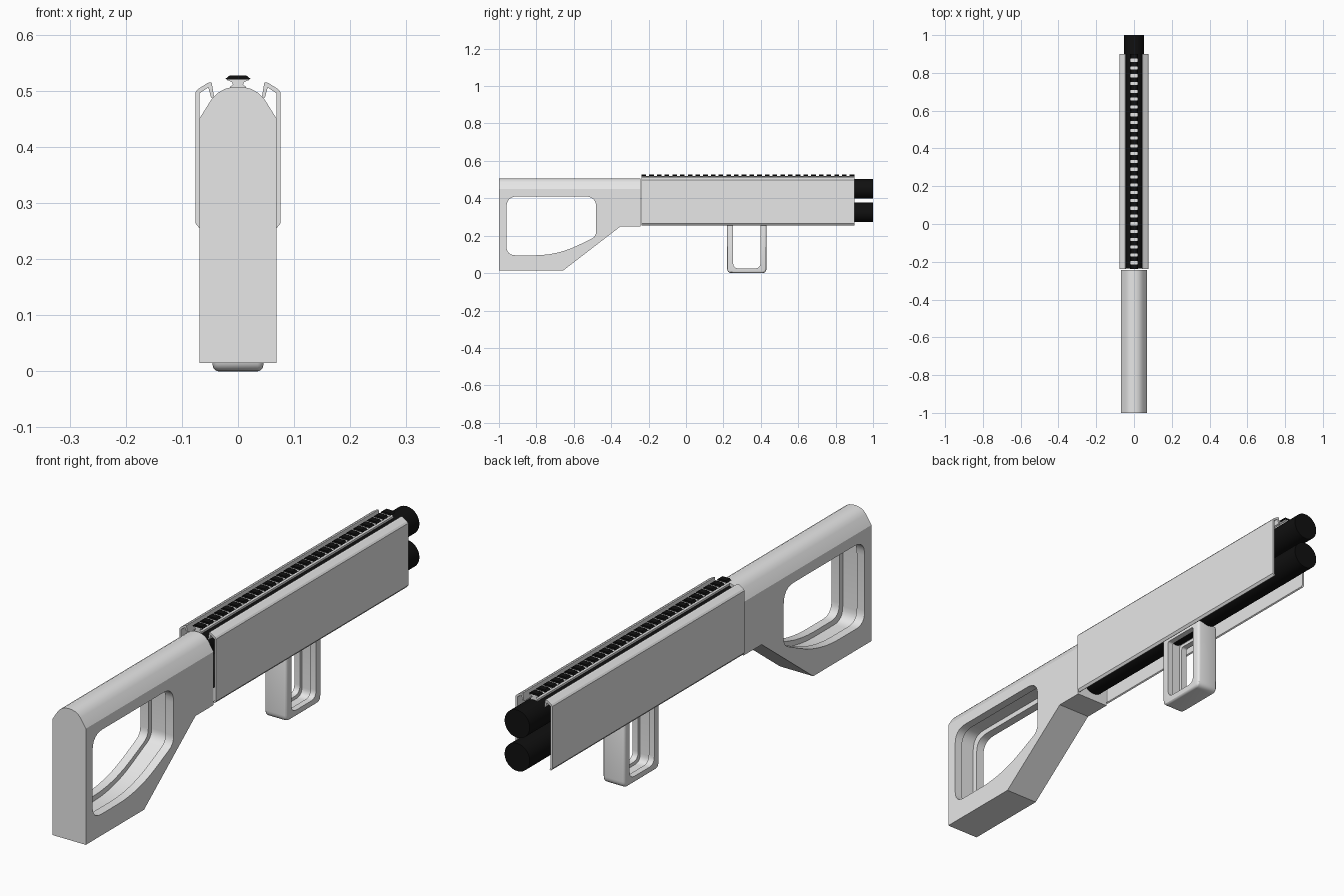
import bpy, bmesh, math
from mathutils import Vector

if "Cube" in bpy.data.objects:
    bpy.data.objects.remove(bpy.data.objects["Cube"])


def material(name, c):
    m = bpy.data.materials.new(name)
    m.diffuse_color = (c, c, c, 1)
    m.use_nodes = True
    m.node_tree.nodes["Principled BSDF"].inputs["Base Color"].default_value = m.diffuse_color
    return m


GREY = material("light grey", 0.8)
BLACK = material("black", 0.005)


def rounded(corners, n=6):
    """Polygon from (u, v, radius) corners, each one turned into a curve."""
    out = []
    for i, (u, v, r) in enumerate(corners):
        p = Vector((u, v))
        if r == 0:
            out.append(p)
            continue
        a = p + (Vector(corners[i - 1][:2]) - p).normalized() * r
        b = p + (Vector(corners[(i + 1) % len(corners)][:2]) - p).normalized() * r
        for k in range(n + 1):
            t = k / n
            out.append(a * (1 - t) ** 2 + p * 2 * t * (1 - t) + b * t * t)
    return out


def prism(name, pts, axis, a, b, mat=GREY):
    """Extrude a profile: (y, z) along x, or (x, z) along y."""
    bm = bmesh.new()
    place = (lambda p, d: (d, p[0], p[1])) if axis == "x" else (lambda p, d: (p[0], d, p[1]))
    rings = [[bm.verts.new(place(p, d)) for p in pts] for d in (a, b)]
    bm.faces.new(rings[0])
    bm.faces.new(rings[1])
    for i in range(len(pts)):
        j = (i + 1) % len(pts)
        bm.faces.new((rings[0][i], rings[0][j], rings[1][j], rings[1][i]))
    bmesh.ops.recalc_face_normals(bm, faces=bm.faces)
    me = bpy.data.meshes.new(name)
    bm.to_mesh(me)
    bm.free()
    me.materials.append(mat)
    ob = bpy.data.objects.new(name, me)
    bpy.context.collection.objects.link(ob)
    return ob


def bake(ob):
    """Apply all modifiers."""
    bpy.context.view_layer.update()
    me = bpy.data.meshes.new_from_object(ob.evaluated_get(bpy.context.evaluated_depsgraph_get()))
    ob.modifiers.clear()
    ob.data = me


def boolean(ob, cutter, op="DIFFERENCE"):
    m = ob.modifiers.new("cut", "BOOLEAN")
    m.operation, m.object, m.solver = op, cutter, "EXACT"
    bake(ob)
    bpy.data.objects.remove(cutter)


def smooth(ob, angle=30):
    bpy.ops.object.select_all(action="DESELECT")
    ob.select_set(True)
    bpy.context.view_layer.objects.active = ob
    bpy.ops.object.shade_smooth_by_angle(angle=math.radians(angle))


def grow(corners, d):
    """Push a hole outline outwards by about d on every side."""
    us, vs = [c[0] for c in corners], [c[1] for c in corners]
    cu, cv = (min(us) + max(us)) / 2, (min(vs) + max(vs)) / 2
    su, sv = 1 + 2 * d / (max(us) - min(us)), 1 + 2 * d / (max(vs) - min(vs))
    return [(cu + (u - cu) * su, cv + (v - cv) * sv, r) for u, v, r in corners]


# Stock: rounded-top cross-section cut to its side outline, with a grooved opening
half = [(0.069, 0.0), (0.069, 0.45), (0.047, 0.485), (0.036, 0.496), (0.024, 0.503), (0.012, 0.506)]
section = half + [(0, 0.507)] + [(-x, z) for x, z in reversed(half)]
stock = prism("stock", section, "y", -1.0, -0.243)
outline = [(-1.1, 0.015), (-0.655, 0.015), (-0.35, 0.25), (-0.2, 0.25), (-0.2, 0.6), (-1.1, 0.6)]
boolean(stock, prism("outline_cutter", outline, "x", -0.2, 0.2), "INTERSECT")
hole = [(-0.96, 0.095, 0.05), (-0.69, 0.095, 0.12), (-0.48, 0.195, 0.03),
        (-0.48, 0.41, 0.06), (-0.96, 0.41, 0.06)]
boolean(stock, prism("hole_cutter", rounded(hole), "x", -0.2, 0.2))
boolean(stock, prism("groove_cutter", rounded(grow(hole, 0.02)), "x", -0.036, 0.036))
smooth(stock)

# Foregrip: rounded loop with a grooved opening
grip = prism("foregrip", rounded([(0.22, 0.0, 0.025), (0.43, 0.0, 0.025),
                                  (0.43, 0.285, 0), (0.22, 0.285, 0)]), "x", -0.045, 0.045)
bev = grip.modifiers.new("soft edges", "BEVEL")
bev.width, bev.segments, bev.limit_method, bev.angle_limit = 0.01, 3, "ANGLE", math.radians(50)
bake(grip)
gap = [(0.252, 0.025, 0.03), (0.398, 0.025, 0.03), (0.398, 0.265, 0.01), (0.252, 0.265, 0.01)]
boolean(grip, prism("grip_hole_cutter", rounded(gap), "x", -0.2, 0.2))
boolean(grip, prism("grip_groove_cutter", rounded(grow(gap, 0.012)), "x", -0.022, 0.022))
smooth(grip)

# Side panels: thin shells with a lip that turns in at the top
shell = [(0.069, 0.255), (0.076, 0.264), (0.076, 0.497), (0.071, 0.503), (0.054, 0.514), (0.047, 0.515),
         (0.042, 0.485), (0.048, 0.488), (0.053, 0.506), (0.069, 0.495), (0.069, 0.268), (0.064, 0.258)]
for side, s in (("right", 1), ("left", -1)):
    prism("side_panel_" + side, [(s * x, z) for x, z in shell], "y", -0.238, 0.9)

# Two stacked barrels
for name, z in (("upper_barrel", 0.45), ("lower_barrel", 0.325)):
    circle = [(0.052 * math.cos(k * math.tau / 40), z + 0.052 * math.sin(k * math.tau / 40))
              for k in range(40)]
    smooth(prism(name, circle, "y", -0.236, 1.0, BLACK))

# Top rail: grey base with black teeth
base = [(0.014, 0.5), (0.014, 0.507), (0.009, 0.511), (0.01, 0.515), (0.02, 0.52)]
prism("rail_base", base + [(-x, z) for x, z in reversed(base)], "y", -0.238, 0.9)
tooth = [(0.018, 0.518), (0.022, 0.5215), (0.015, 0.527)]
COUNT = 28
pitch = 1.138 / (COUNT - 0.4)
for i in range(COUNT):
    y = -0.238 + i * pitch
    prism("rail_tooth", tooth + [(-x, z) for x, z in reversed(tooth)], "y", y, y + pitch * 0.6, BLACK)
